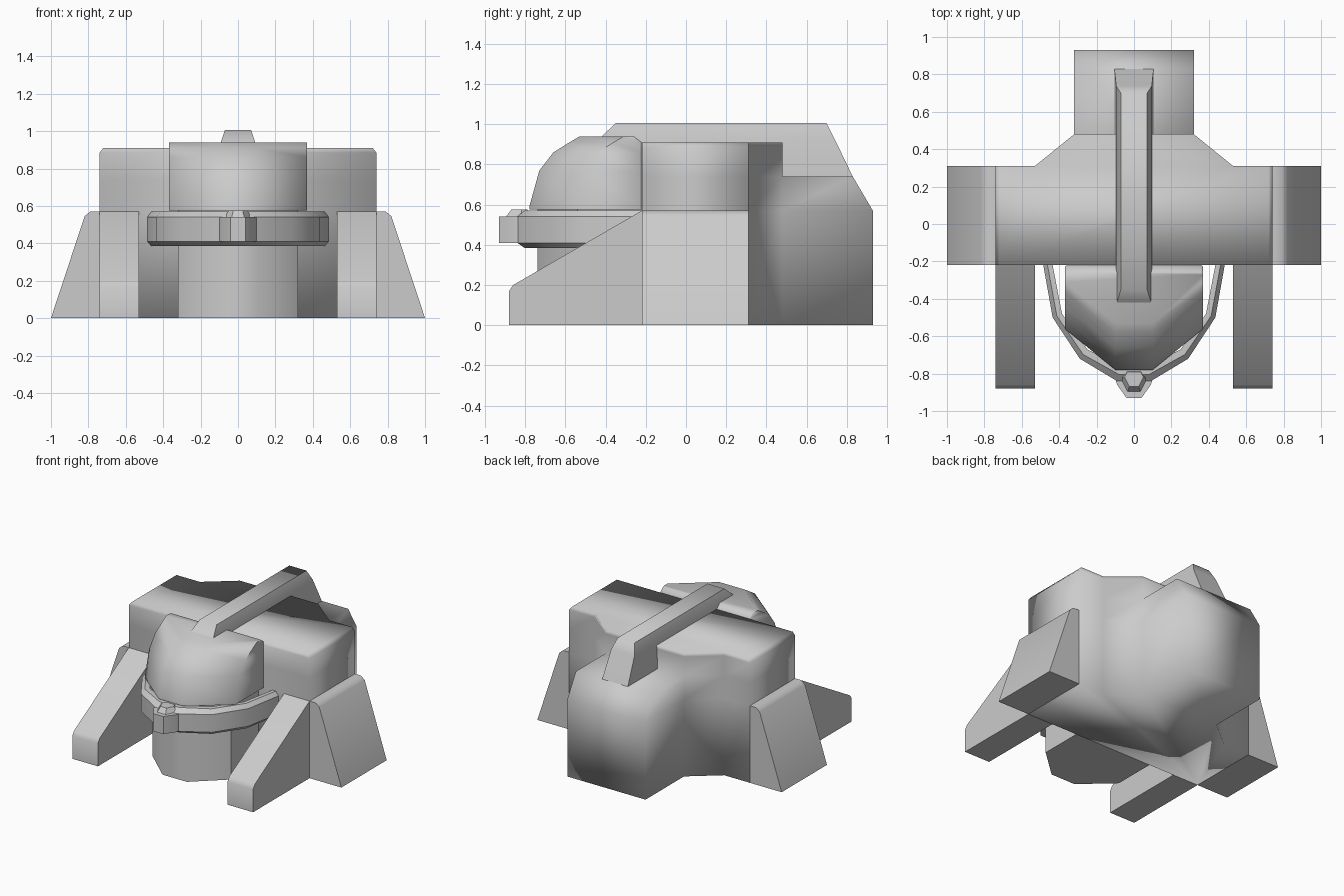
import bpy, bmesh
from math import radians

if "Cube" in bpy.data.objects:
    bpy.data.objects.remove(bpy.data.objects["Cube"])


def loft(name, rings, angle=30):
    """Skin a list of equally long closed rings, cap both ends and shade."""
    bm = bmesh.new()
    loops = [[bm.verts.new(p) for p in ring] for ring in rings]
    n = len(rings[0])
    for a, b in zip(loops, loops[1:]):
        for i in range(n):
            j = (i + 1) % n
            bm.faces.new((a[i], a[j], b[j], b[i]))
    bm.faces.new(loops[0])
    bm.faces.new(loops[-1])
    bmesh.ops.remove_doubles(bm, verts=bm.verts, dist=0.0005)
    bmesh.ops.recalc_face_normals(bm, faces=bm.faces)
    mesh = bpy.data.meshes.new(name)
    bm.to_mesh(mesh)
    bm.free()
    mesh.shade_smooth()
    if angle < 180:
        mesh.set_sharp_from_angle(angle=radians(angle))
    obj = bpy.data.objects.new(name, mesh)
    bpy.context.scene.collection.objects.link(obj)
    return obj


def mirrored(half, z):
    """Close a right-hand plan outline with its mirror image at height z."""
    return [(x, y, z) for x, y in half] + [(-x, y, z) for x, y in reversed(half)]


# torso with tapered back and lower rear deck, one skin
def torso_ring(z, side, rear):
    return mirrored([(side, -.22), (side, .31), (.53, .31), (.32, .48), (.32, rear)], z)


loft("torso", [torso_ring(0, .74, .93), torso_ring(.57, .74, .93),
               torso_ring(.74, .74, .83), torso_ring(.74, .74, .48),
               torso_ring(.885, .74, .48), torso_ring(.91, .72, .48)], 180)

# flared side skirts and sloping front legs
skirt = [(.74, 0), (1, 0), (.82, .545), (.79, .57), (.74, .57)]
leg = [(-.22, 0), (-.22, .57), (-.86, .20), (-.88, .17), (-.88, 0)]
for side, s in (("right", 1), ("left", -1)):
    loft("skirt_" + side, [[(s * x, y, z) for x, z in skirt] for y in (-.22, .31)], 60)
    loft("leg_" + side, [[(s * x, y, z) for y, z in leg] for x in (.53, .74)], 45)

# neck column below the head
neck = [(.32, -.22), (.32, -.54), (.1, -.74)]
loft("neck", [mirrored(neck, 0), mirrored(neck, .58)], 45)


# head dome, stepping back as it rises
def head_ring(z, shift, back):
    return mirrored([(.36, back), (.37, back - .01), (.37, -.56 + shift), (.1, -.78 + shift)], z)


loft("head", [head_ring(.575, 0, -.22), head_ring(.59, 0, -.22), head_ring(.77, .05, -.22),
              head_ring(.86, .12, -.22), head_ring(.91, .20, -.22),
              head_ring(.94, .25, -.26)], 60)


# spine ridge running over the head and down the back
def box_ring(z, hx, y0, y1):
    return mirrored([(hx, y0), (hx, y1)], z)


loft("ridge", [box_ring(.74, .105, -.22, .83), box_ring(.93, .095, -.43, .738),
               box_ring(1.005, .07, -.35, .70)], 65)

# curved collar band around the head
outer = [(.485, -.22), (.435, -.50), (.29, -.72), (.09, -.84)]
inner = [(.435, -.22), (.385, -.48), (.25, -.67), (.07, -.76)]
sections = []
for (ox, oy), (ix, iy) in zip(outer, inner):
    mx, my = ox + (ix - ox) * .45, oy + (iy - oy) * .45
    sections.append([(ox, oy, .41), (ox, oy, .54), (mx, my, .57),
                     (ix, iy, .57), (ix, iy, .385), (mx, my, .385)])
sections += [[(-x, y, z) for x, y, z in s] for s in reversed(sections)]
loft("collar", sections)

# collar clasp with a small faceted stud
clasp = [(.07, -.77), (.1, -.83), (.09, -.86), (.04, -.93)]
loft("clasp", [mirrored(clasp, .41), mirrored(clasp, .54)])
loft("stud", [mirrored([(.05, -.78), (.075, -.82), (.035, -.90)], .535),
              mirrored([(.035, -.79), (.05, -.82), (.025, -.87)], .575)])
